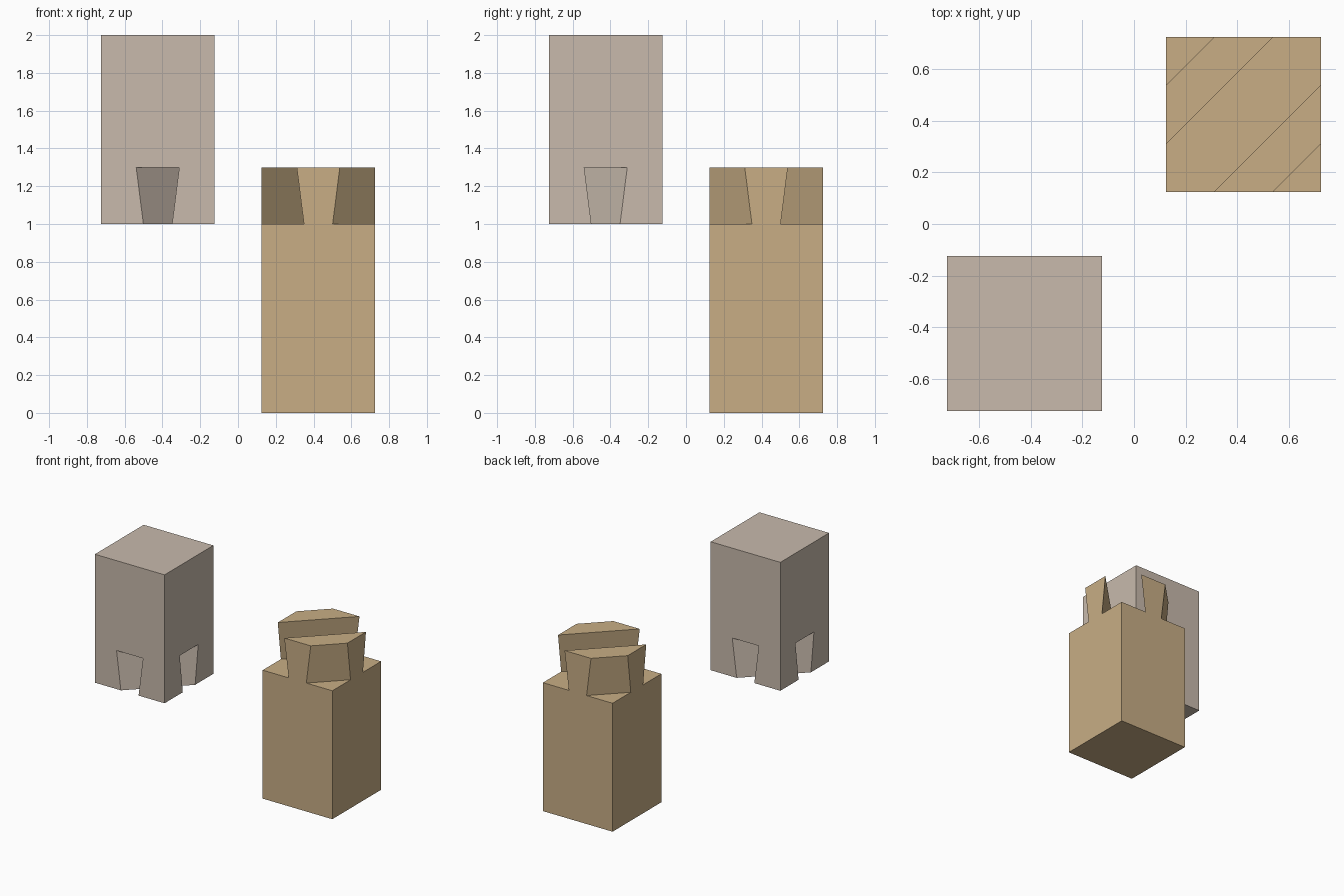
import bpy
import bmesh
from mathutils import Vector

cube = bpy.data.objects.get("Cube")
if cube:
    bpy.data.objects.remove(cube, do_unlink=True)

HALF = 0.3        # half width of each post
OFFSET = 0.425    # post centre from the origin
JOINT, TOP = 1.0, 1.3   # bottom and top of the dovetails
TAIL = 0.3        # diagonal offset of each tail


def material(name, rgb):
    mat = bpy.data.materials.new(name)
    mat.use_nodes = True
    mat.diffuse_color = (*rgb, 1)
    mat.node_tree.nodes["Principled BSDF"].inputs["Base Color"].default_value = (*rgb, 1)
    return mat


def half_width(z):
    """Half width of a tail, flaring upward."""
    return 0.076 + (z - JOINT) * 0.038 / (TOP - JOINT)


def mesh_object(name, bm):
    bmesh.ops.recalc_face_normals(bm, faces=bm.faces)
    mesh = bpy.data.meshes.new(name)
    bm.to_mesh(mesh)
    bm.free()
    obj = bpy.data.objects.new(name, mesh)
    bpy.context.collection.objects.link(obj)
    return obj


def post(name, centre, z0, z1, mat):
    bm = bmesh.new()
    bmesh.ops.create_cube(bm, size=1)
    bmesh.ops.scale(bm, vec=(2 * HALF, 2 * HALF, z1 - z0), verts=bm.verts)
    bmesh.ops.translate(bm, vec=(centre, centre, (z0 + z1) / 2), verts=bm.verts)
    obj = mesh_object(name, bm)
    obj.data.materials.append(mat)
    return obj


def cutter(name, profiles, centre):
    """Extrude profiles of (x - y, z) along the horizontal diagonal."""
    bm = bmesh.new()
    for profile in profiles:
        verts = [bm.verts.new((centre + d / 2 - 1, centre - d / 2 - 1, z)) for d, z in profile]
        face = bm.faces.new(verts)
        ext = bmesh.ops.extrude_face_region(bm, geom=[face])
        moved = [v for v in ext["geom"] if isinstance(v, bmesh.types.BMVert)]
        bmesh.ops.translate(bm, vec=Vector((2, 2, 0)), verts=moved)
    # Extrusion keeps the starting cap, so each prism is closed
    obj = mesh_object(name, bm)
    obj.hide_render = True
    return obj


def carve(obj, tool):
    mod = obj.modifiers.new("carve", 'BOOLEAN')
    mod.operation = 'DIFFERENCE'
    mod.solver = 'EXACT'
    mod.object = tool
    bpy.context.view_layer.update()
    graph = bpy.context.evaluated_depsgraph_get()
    carved = bpy.data.meshes.new_from_object(obj.evaluated_get(graph))
    obj.modifiers.clear()
    obj.data = carved
    bpy.data.objects.remove(tool, do_unlink=True)


tan_wood = material("tan wood", (0.578, 0.423, 0.235))
pale_wood = material("pale wood", (0.578, 0.491, 0.413))

# Lower post: waste removed between and outside the two diagonal tails
lower = post("lower_post", OFFSET, 0, TOP, tan_wood)
high = TOP + 0.1
inner = [TAIL - half_width(z) for z in (JOINT, high)]
outer = [TAIL + half_width(z) for z in (JOINT, high)]
waste = [[(-inner[0], JOINT), (inner[0], JOINT), (inner[1], high), (-inner[1], high)]]
for s in (-1, 1):
    waste.append([(s * outer[0], JOINT), (s, JOINT), (s, high), (s * outer[1], high)])
carve(lower, cutter("waste_cutter", waste, OFFSET))

# Upper post: two matching diagonal sockets cut into its underside
upper = post("upper_post", -OFFSET, JOINT, 2, pale_wood)
low = JOINT - 0.1
a, b = half_width(low), half_width(TOP)
sockets = [[(s * TAIL - a, low), (s * TAIL + a, low), (s * TAIL + b, TOP), (s * TAIL - b, TOP)]
           for s in (-1, 1)]
carve(upper, cutter("socket_cutter", sockets, -OFFSET))
